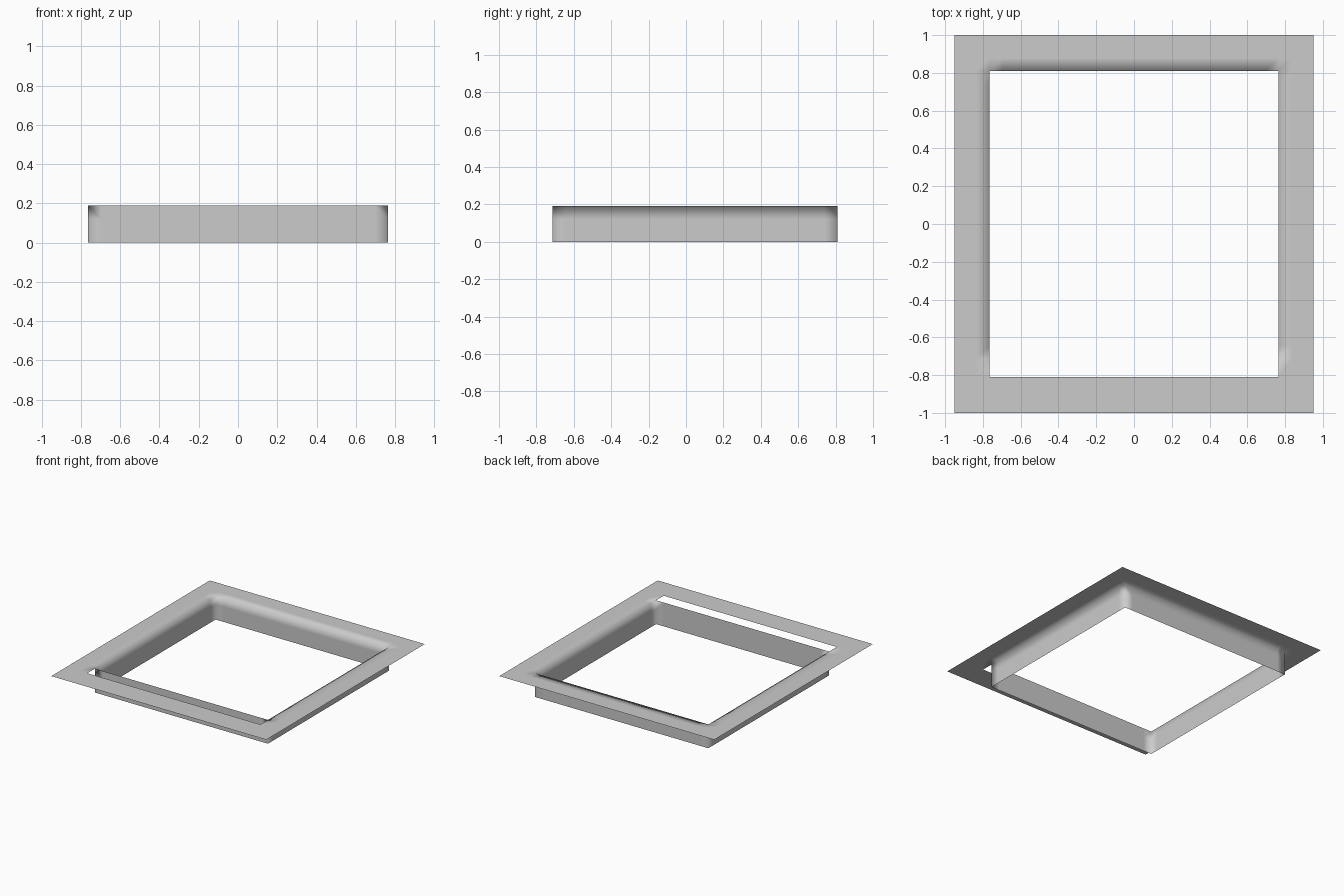
import bpy, bmesh

if "Cube" in bpy.data.objects:
    bpy.data.objects.remove(bpy.data.objects["Cube"])

X, Y, TOP = 0.95, 1.0, 0.19          # outer flange half sizes and height
IX, BACK, LIP, FRONT = 0.765, 0.81, -0.81, -0.715   # opening; front wall sits behind the lip
S = 0.07                             # support loop distance for soft bends

bm = bmesh.new()


def quad(*pts):
    bm.faces.new([bm.verts.new(p) for p in pts])


# flat flange: grid cells surrounding the opening
xs = [-X, -IX - S, -IX, -IX + S, IX - S, IX, IX + S, X]
ys = [-Y, LIP - S, LIP, FRONT, FRONT + S, BACK - S, BACK, BACK + S, Y]
for x0, x1 in zip(xs, xs[1:]):
    for y0, y1 in zip(ys, ys[1:]):
        if abs(x0 + x1) / 2 < IX and LIP < (y0 + y1) / 2 < BACK:
            continue
        quad((x0, y0, TOP), (x1, y0, TOP), (x1, y1, TOP), (x0, y1, TOP))

# downturned collar: counter-clockwise path, faces turned inwards
wx = [-IX, -IX + S, IX - S, IX]
wy = [FRONT, FRONT + S, BACK - S, BACK]
path = [(x, FRONT) for x in wx[:-1]] + [(IX, y) for y in wy[:-1]]
path += [(x, BACK) for x in wx[:0:-1]] + [(-IX, y) for y in wy[:0:-1]]
zs = [0, TOP - S, TOP]
for a, b in zip(path, path[1:] + path[:1]):
    for z0, z1 in zip(zs, zs[1:]):
        quad((*b, z0), (*a, z0), (*a, z1), (*b, z1))

bmesh.ops.remove_doubles(bm, verts=bm.verts, dist=1e-4)
for f in bm.faces:
    f.smooth = True

mesh = bpy.data.meshes.new("flanged_frame")
bm.to_mesh(mesh)
bm.free()
bpy.context.collection.objects.link(bpy.data.objects.new("flanged_frame", mesh))
